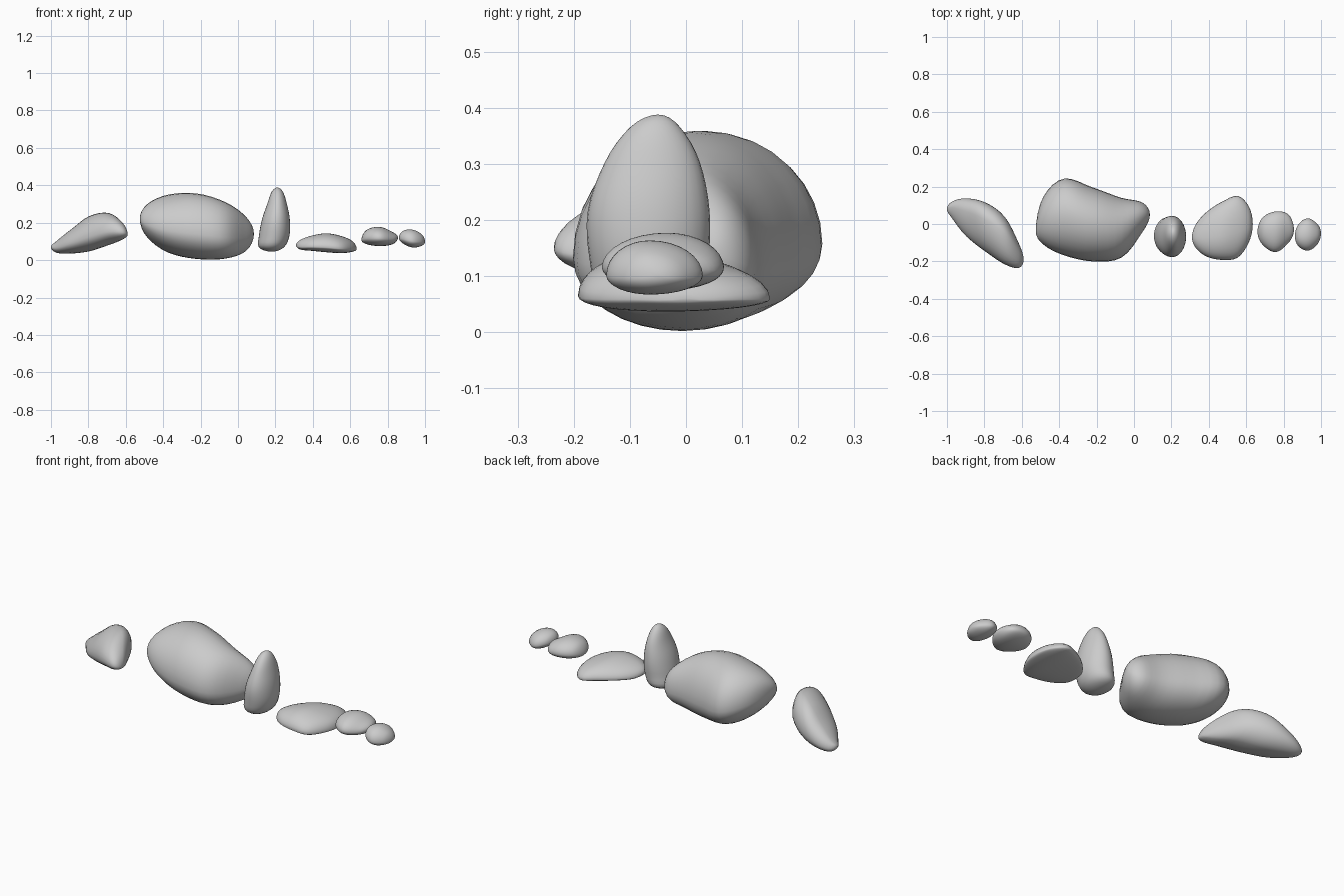
import bpy, bmesh, math

if "Cube" in bpy.data.objects:
    bpy.data.objects.remove(bpy.data.objects["Cube"])

RINGS, SEGS = 24, 32


def closed_spline(lo, hi, start, end, t):
    """Smooth closed outline: start -> lo -> end -> hi (reversed); t in 0..1 over the loop."""
    p = [start] + lo + [end] + hi[::-1]
    n = len(p)
    f = (t % 1.0) * n
    i = int(f)
    f -= i
    a, b, c, d = (p[(i + k) % n] for k in (-1, 0, 1, 2))
    return b + 0.5 * f * (c - a + f * (2 * a - 5 * b + 4 * c - d + f * (3 * (b - c) + d - a)))


def pebble(name, span, u, v, crest=0.5, waist=0.5, upright=False):
    """Loft a stone along its axis. u and v hold (start, low side, high side, end)
    at cosine-spaced stations; crest and waist place the widest points of the section."""
    bm = bmesh.new()
    mid, half = (span[0] + span[1]) / 2, (span[1] - span[0]) / 2

    def put(w, a, b):
        return bm.verts.new((a, b, w) if upright else (w, a, b))

    rings = []
    for r in range(1, RINGS):
        t = r / RINGS / 2
        w = mid - half * math.cos(math.pi * r / RINGS)
        u0, u1, v0, v1 = [closed_spline(s[1], s[2], s[0], s[3], q)
                          for s in (u, v) for q in (t, 1 - t)]
        uc, vc = u0 + (u1 - u0) * crest, v0 + (v1 - v0) * waist
        ring = []
        for k in range(SEGS):
            a = 2 * math.pi * k / SEGS
            c, s = math.cos(a), math.sin(a)
            ring.append(put(w, uc + c * ((u1 - uc) if c > 0 else (uc - u0)),
                            vc + s * ((v1 - vc) if s > 0 else (vc - v0))))
        rings.append(ring)
    first, last = put(span[0], u[0], v[0]), put(span[1], u[3], v[3])
    for k in range(SEGS):
        j = (k + 1) % SEGS
        bm.faces.new((first, rings[0][j], rings[0][k]))
        bm.faces.new((last, rings[-1][k], rings[-1][j]))
        for r0, r1 in zip(rings, rings[1:]):
            bm.faces.new((r0[k], r0[j], r1[j], r1[k]))
    bmesh.ops.recalc_face_normals(bm, faces=bm.faces)
    for f in bm.faces:
        f.smooth = True
    mesh = bpy.data.meshes.new(name)
    bm.to_mesh(mesh)
    bm.free()
    bpy.context.collection.objects.link(bpy.data.objects.new(name, mesh))


# Slanted stone at the left end
pebble("slanted_stone", (-1.0, -0.59),
       (0.08, [0.03, -0.065, -0.147, -0.215, -0.235], [0.12, 0.137, 0.115, 0.04, -0.1], -0.19),
       (0.07, [0.04, 0.035, 0.047, 0.08, 0.11], [0.1, 0.16, 0.235, 0.252, 0.2], 0.14),
       crest=0.65, waist=0.42)

# Large boulder
pebble("boulder", (-0.525, 0.085),
       (-0.03, [-0.11, -0.168, -0.2, -0.18, -0.045], [0.147, 0.243, 0.195, 0.14, 0.115], 0.05),
       (0.22, [0.12, 0.04, 0.006, 0.008, 0.05], [0.3, 0.35, 0.356, 0.31, 0.23], 0.14),
       crest=0.53, waist=0.38)

# Standing stone, lofted upwards
pebble("standing_stone", (0.045, 0.388),
       (0.18, [0.112, 0.112, 0.128, 0.157, 0.18], [0.245, 0.275, 0.277, 0.261, 0.24], 0.21),
       (-0.07, [-0.15, -0.172, -0.175, -0.145, -0.1], [0.025, 0.04, 0.042, 0.025, -0.01], -0.05),
       crest=0.52, waist=0.5, upright=True)

# Flat stone
pebble("flat_stone", (0.31, 0.635),
       (-0.07, [-0.13, -0.175, -0.192, -0.18, -0.1], [0.0, 0.067, 0.12, 0.15, 0.095], 0.0),
       (0.08, [0.057, 0.05, 0.042, 0.037, 0.045], [0.107, 0.13, 0.143, 0.128, 0.1], 0.06),
       crest=0.42, waist=0.25)

# Two small stones at the right end
pebble("small_stone", (0.66, 0.855),
       (-0.04, [-0.112, -0.15, -0.1], [0.035, 0.067, 0.05], -0.03),
       (0.11, [0.085, 0.075, 0.085], [0.162, 0.177, 0.15], 0.12),
       crest=0.54, waist=0.4)
pebble("smallest_stone", (0.86, 1.0),
       (-0.065, [-0.12, -0.142, -0.11], [0.0, 0.03, 0.0], -0.05),
       (0.12, [0.09, 0.068, 0.075], [0.155, 0.163, 0.14], 0.1),
       crest=0.45, waist=0.35)
